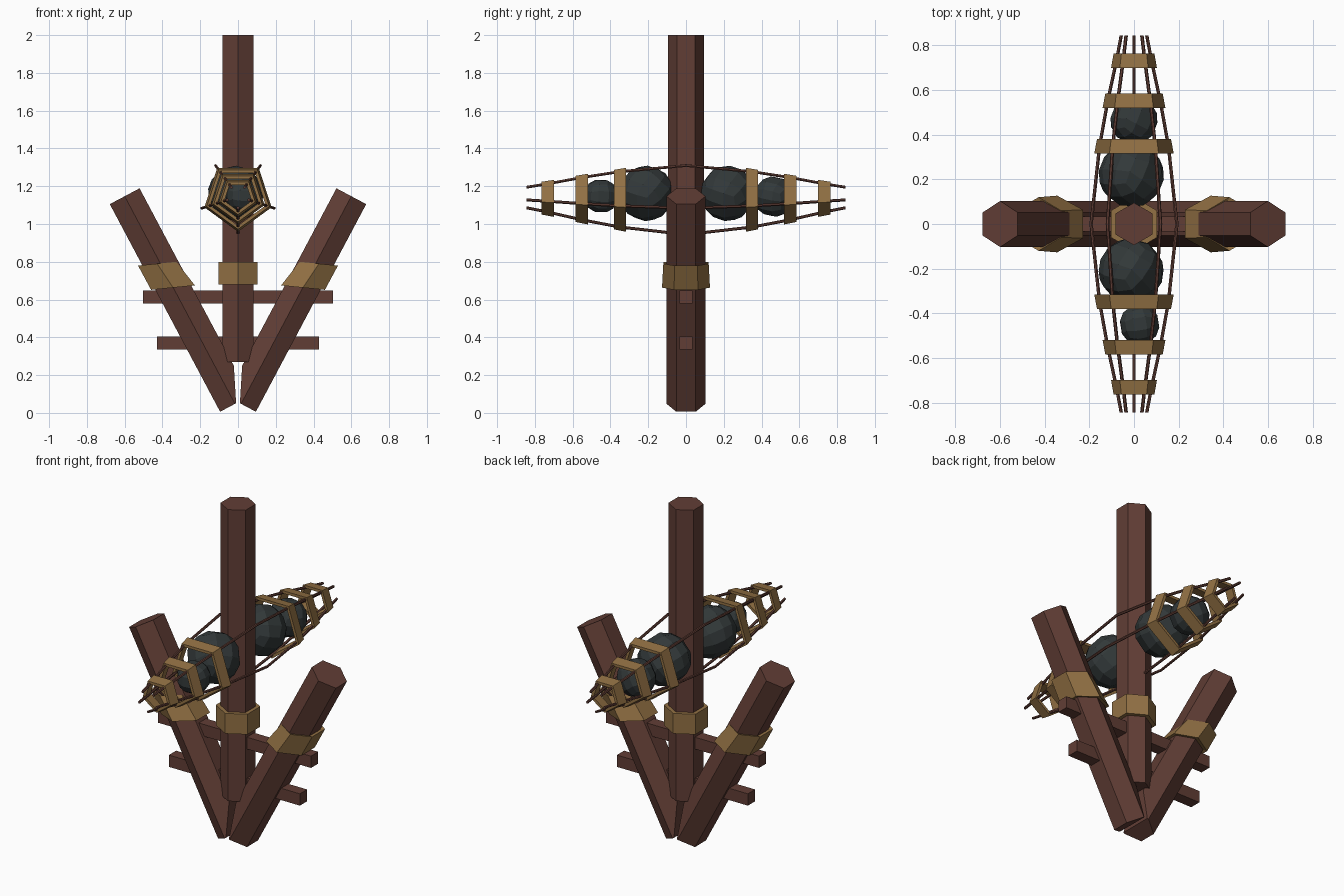
import bpy, bmesh, math, random
from mathutils import Vector, Matrix, Euler

if "Cube" in bpy.data.objects:
    bpy.data.objects.remove(bpy.data.objects["Cube"])

random.seed(4)


def material(name, rgb):
    m = bpy.data.materials.new(name)
    m.diffuse_color = (*rgb, 1)
    m.use_nodes = True
    m.node_tree.nodes["Principled BSDF"].inputs["Base Color"].default_value = m.diffuse_color
    return m


WOOD = material("wood", (0.12, 0.048, 0.036))
GOLD = material("brass", (0.29, 0.165, 0.058))
COAL = material("coal", (0.032, 0.04, 0.041))


def finish(name, bm, mat):
    bmesh.ops.recalc_face_normals(bm, faces=bm.faces)
    me = bpy.data.meshes.new(name)
    bm.to_mesh(me)
    bm.free()
    me.materials.append(mat)
    ob = bpy.data.objects.new(name, me)
    bpy.context.collection.objects.link(ob)
    return ob


def loft(rings, closed=False):
    """Skin a list of vertex rings; cap the ends or close into a loop."""
    bm = bmesh.new()
    loops = [[bm.verts.new(p) for p in r] for r in rings]
    n = len(loops[0])
    pairs = list(zip(loops, loops[1:])) + ([(loops[-1], loops[0])] if closed else [])
    for a, b in pairs:
        for i in range(n):
            j = (i + 1) % n
            bm.faces.new((a[i], a[j], b[j], b[i]))
    if not closed:
        bm.faces.new(loops[0])
        bm.faces.new(loops[-1])
    return bm


def ngon(c, u, v, ru, rv, n, start):
    c, u, v = Vector(c), Vector(u), Vector(v)
    return [c + u * ru * math.cos(start + i * math.tau / n)
            + v * rv * math.sin(start + i * math.tau / n) for i in range(n)]


X, Y, Z = Vector((1, 0, 0)), Vector((0, 1, 0)), Vector((0, 0, 1))
UP = math.pi / 2


# Central hexagonal post and its collar
finish("center_post", loft([ngon((0, 0, z), X, Y, .095, .095, 6, UP) for z in (.27, 2)]), WOOD)
finish("post_collar", loft([ngon((0, 0, z), X, Y, r, r, 6, UP)
       for r, z in ((.12, .68), (.12, .8), (.092, .8), (.092, .68))], True), GOLD)

# Two leaning hexagonal legs, trimmed where they meet, with collars
for s, side in ((-1, "left"), (1, "right")):
    a, b = Vector((s * .016, 0, .048)), Vector((s * .6, 0, 1.147))
    u = (b - a).normalized().cross(Y)
    bm = loft([ngon(p, u, Y, .103, .103, 6, UP) for p in (a, b)])
    cut = bmesh.ops.bisect_plane(bm, geom=bm.verts[:] + bm.edges[:] + bm.faces[:],
                                 plane_co=(s * .01, 0, .05),
                                 plane_no=Vector((-s, 0, .06)), clear_outer=True)
    bmesh.ops.holes_fill(bm, edges=[e for e in bm.edges if e.is_boundary])
    finish(side + "_leg", bm, WOOD)
    tilt = Vector((1, 0, -.1 * s))
    rows = ((.344, .663, .134, .127), (.428, .79, .117, .12),
            (.42, .785, .1, .103), (.345, .668, .11, .103))
    finish(side + "_leg_collar", loft([ngon((s * x, 0, z), tilt, Y, ru, rv, 6, UP)
           for x, z, ru, rv in rows], True), GOLD)

# Crossbars
for name, half, z in (("upper_crossbar", .503, .613), ("lower_crossbar", .43, .37)):
    bm = bmesh.new()
    bmesh.ops.create_cube(bm, size=1, matrix=Matrix.Translation((0, 0, z))
                          @ Matrix.Diagonal((half * 2, .068, .07, 1)))
    finish(name, bm, WOOD)

# Pentagonal cage: tapering hoops and five bowed rods
CZ = 1.146
for s, end in ((-1, "front"), (1, "back")):
    for k, (y, r0, r1) in enumerate(((.317, .187, .174), (.52, .148, .135), (.70, .108, .096))):
        rows = ((y, r0), (y + .065, r1), (y + .065, r1 - .02), (y, r0 - .02))
        finish(f"{end}_hoop_{k + 1}", loft([ngon((0, s * yy, CZ), X, Z, r, r, 5, -UP)
               for yy, r in rows], True), GOLD)

profile = [(0, .202), (.35, .162), (.55, .124), (.73, .083), (.845, .06)]
path = [(-y, r) for y, r in profile[:0:-1]] + profile
for k in range(5):
    t = -UP + k * math.tau / 5
    d = Vector((math.cos(t), 0, math.sin(t)))
    side = d.cross(Y)
    finish(f"cage_rod_{k + 1}", loft([ngon(d * r + Y * y + Z * CZ, d, side, .008, .008, 6, 0)
           for y, r in path]), WOOD)

# Faceted lumps held inside the cage
for k, (x, y, z, r) in enumerate(((-.012, .22, 1.162, .147), (0, .465, 1.145, .108),
                                  (-.013, -.21, 1.162, .147), (.025, -.45, 1.148, .093))):
    bm = bmesh.new()
    bmesh.ops.create_cube(bm, size=2)
    bmesh.ops.subdivide_edges(bm, edges=bm.edges[:], cuts=2, use_grid_fill=True)
    rot = Euler([random.uniform(0, 3) for _ in range(3)]).to_matrix()
    for v in bm.verts:
        v.co = rot @ v.co.normalized() * r + Vector((x, y, z))
    finish(f"coal_lump_{k + 1}", bm, COAL)
